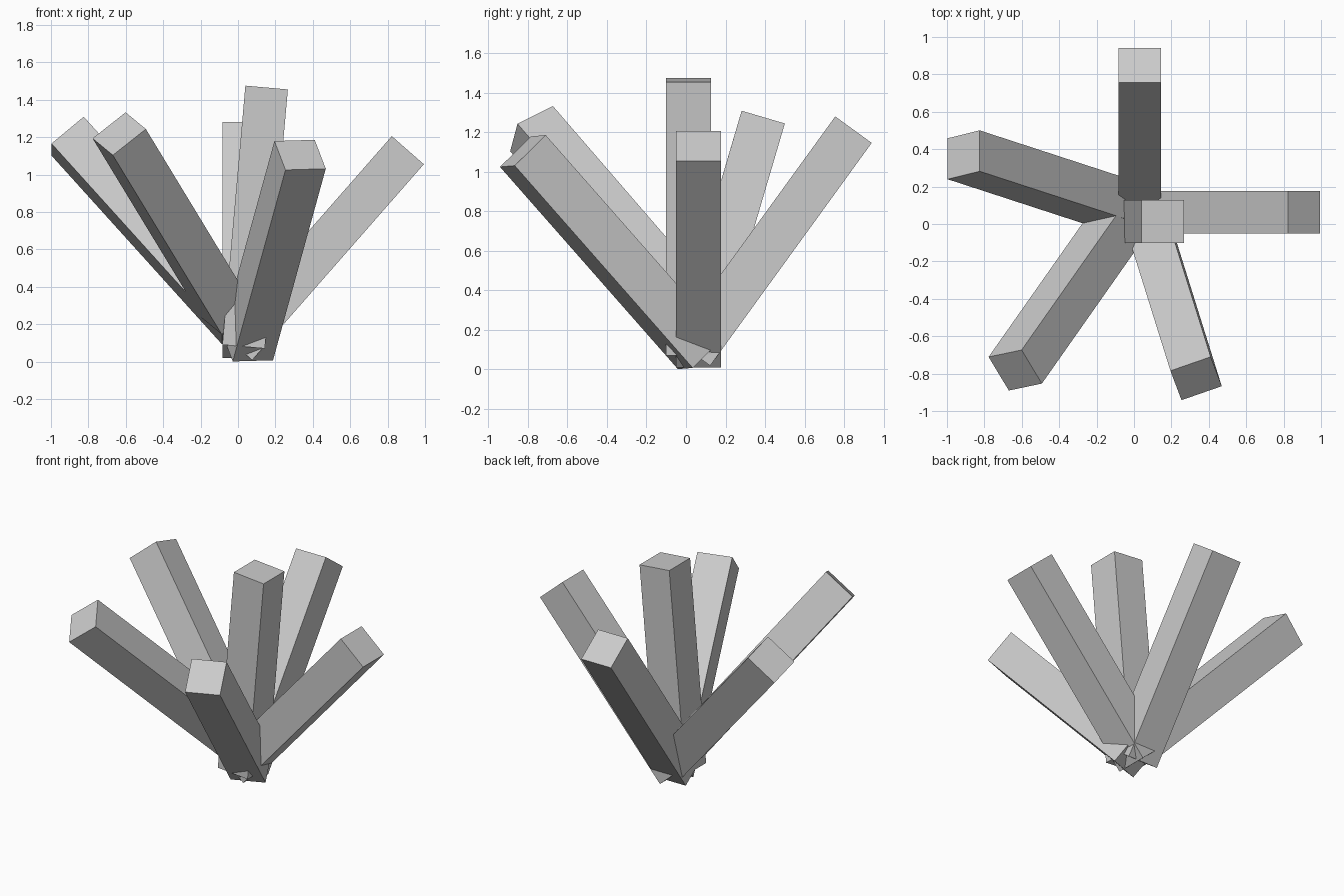
import bpy, bmesh
from mathutils import Vector, Matrix

if "Cube" in bpy.data.objects:
    bpy.data.objects.remove(bpy.data.objects["Cube"])

WIDTH = 0.228   # square section shared by every beam

grey = bpy.data.materials.new("light_grey")
grey.diffuse_color = (0.6, 0.6, 0.6, 1)
grey.use_nodes = True
grey.node_tree.nodes["Principled BSDF"].inputs["Base Color"].default_value = grey.diffuse_color


def beam(name, base, top, side):
    """Square beam from base centre to top centre; side sets its roll."""
    base, top = Vector(base), Vector(top)
    axis = top - base
    w = axis.normalized()
    u = Vector(side)
    u = (u - w * u.dot(w)).normalized()
    v = w.cross(u)
    mat = Matrix((u * WIDTH, v * WIDTH, axis)).transposed().to_4x4()
    mat.translation = (base + top) / 2
    bm = bmesh.new()
    bmesh.ops.create_cube(bm, size=1, matrix=mat)
    me = bpy.data.meshes.new(name)
    bm.to_mesh(me)
    bm.free()
    me.materials.append(grey)
    ob = bpy.data.objects.new(name, me)
    bpy.context.collection.objects.link(ob)
    return ob


# Near-upright middle beam
beam("centre_beam", (0.03, 0.013, 0.08), (0.153, 0.013, 1.465), (0, 1, 0))
# Five beams splayed outwards around it
beam("right_beam", (-0.01, 0.063, 0.083), (0.908, 0.063, 1.13), (0, 1, 0))
beam("back_beam", (0.03, 0.03, 0.085), (0.03, 0.848, 1.213), (1, 0, 0))
beam("front_right_beam", (0.05, 0.075, 0.081), (0.332, -0.826, 1.105),
     (0.215, 0.075, 0.006))
beam("front_left_beam", (-0.053, 0.046, 0.26), (-0.635, -0.782, 1.218),
     (0.177, 0.037, 0.14))
beam("left_beam", (0.0, 0.073, 0.197), (-0.911, 0.37, 1.205),
     (0, 0.22, -0.065))
